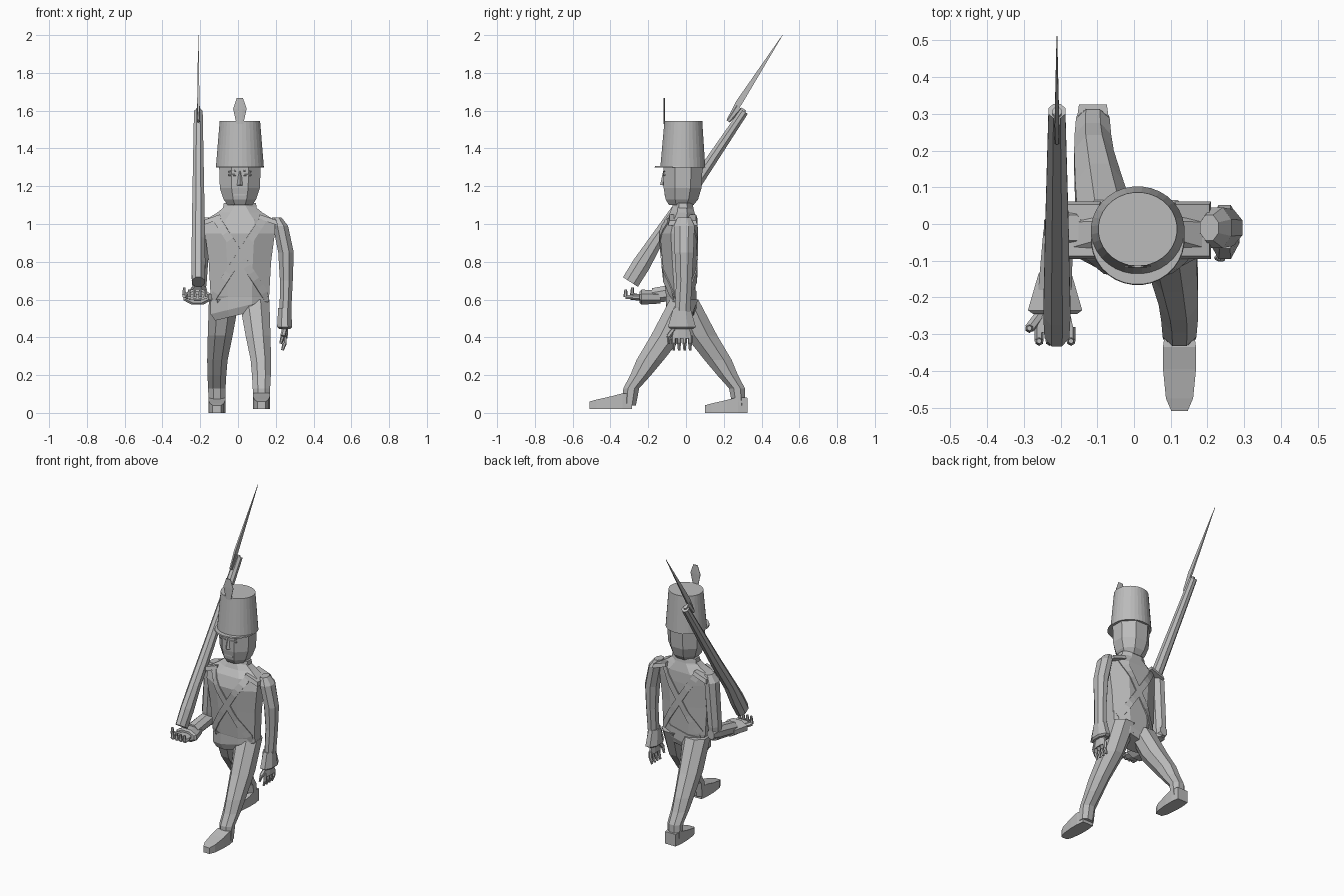
import bpy, bmesh, math
from mathutils import Vector, Matrix
from mathutils.bvhtree import BVHTree

cube = bpy.data.objects.get("Cube")
if cube:
    bpy.data.objects.remove(cube)

GREY = (0.5, 0.5, 0.5, 1)
MIDDLE = .01
SIDES = (("left", 1), ("right", -1))

grey = bpy.data.materials.new("plain_grey")
grey.use_nodes = True
grey.diffuse_color = GREY
grey.node_tree.nodes["Principled BSDF"].inputs["Base Color"].default_value = GREY


def loft(bm, rows, sides=8, axis="z", tilt=0):
    """Skin rings given as (x, y, z, half width, half depth)."""
    flat = 1 / math.cos(math.pi / sides)
    rings = []
    for x, y, z, width, depth in rows:
        ring = []
        for i in range(sides):
            angle = math.tau * (i + .5) / sides
            u = flat * width * math.cos(angle)
            v = flat * depth * math.sin(angle)
            offset = (u, v, tilt * u) if axis == "z" else (u, 0, v)
            ring.append(bm.verts.new(Vector((x, y, z)) + Vector(offset)))
        rings.append(ring)
    for low, high in zip(rings, rings[1:]):
        for i in range(sides):
            bm.faces.new((low[i - 1], low[i], high[i], high[i - 1]))
    bm.faces.new(rings[0])
    bm.faces.new(rings[-1])
    return bm


def rod(bm, start, end, radius, taper=1, sides=6):
    """Tapered rod between two points."""
    start, end = Vector(start), Vector(end)
    span = end - start
    turn = span.to_track_quat("Z", "Y").to_matrix().to_4x4()
    place = Matrix.Translation((start + end) / 2) @ turn
    bmesh.ops.create_cone(bm, cap_ends=True, segments=sides, radius1=radius,
                          radius2=radius * taper, depth=span.length, matrix=place)


def finish(bm, name, place=None):
    bmesh.ops.recalc_face_normals(bm, faces=bm.faces)
    mesh = bpy.data.meshes.new(name)
    bm.to_mesh(mesh)
    bm.free()
    mesh.materials.append(grey)
    ob = bpy.data.objects.new(name, mesh)
    bpy.context.collection.objects.link(ob)
    if place:
        ob.matrix_world = place
    return ob


def part(name, *rows, place=None, **shape):
    return finish(loft(bmesh.new(), rows, **shape), name, place)


def column(name, *rows, x=MIDDLE, **shape):
    """Upright part whose rings share one x."""
    return part(name, *[(x, *row) for row in rows], **shape)


# Torso
torso = column("torso", (-.02, .54, .12, .065), (-.028, .62, .155, .078),
               (-.035, .8, .165, .09), (-.04, .95, .185, .098), (-.03, 1.02, .185, .085),
               (-.02, 1.06, .12, .065), (-.02, 1.1, .07, .05))
body = bmesh.new()
body.from_mesh(torso.data)
surface = BVHTree.FromBMesh(body)
body.free()


# Crossed straps laid on the torso
def strap(name, side, facing, steps=12):
    start = Vector((MIDDLE + side * .12, 0, 1.02))
    end = Vector((MIDDLE - side * .15, 0, .6))
    along = (end - start).normalized()
    across = Vector((along.z, 0, -along.x)) * .02
    outward = Vector((0, facing, 0))
    bm = bmesh.new()
    previous = None
    for i in range(steps + 1):
        centre = start.lerp(end, i / steps) + outward
        pair = []
        for point in (centre - across, centre + across):
            hit = surface.ray_cast(point, -outward)[0]
            if hit is None:
                hit = surface.find_nearest(point - outward * .9)[0]
            pair.append(bm.verts.new(hit + outward * .003))
        if previous:
            bm.faces.new((*previous, *reversed(pair)))
        previous = pair
    solid = finish(bm, name).modifiers.new("thickness", "SOLIDIFY")
    solid.thickness, solid.offset = .008, 0


for side, s in SIDES:
    strap(f"{side}_front_strap", s, -1)
    strap(f"{side}_back_strap", s, 1)
    column(f"{side}_shoulder_pad", (-.017, 1.01, .05, .078), (-.017, 1.035, .045, .07),
           x=MIDDLE + s * .15, sides=4, tilt=-s * .35)

# Slanted jacket hem and collar
column("jacket_hem", (-.025, .52, .13, .065), (-.025, .56, .155, .08),
       (-.025, .63, .155, .08), tilt=.24)
column("collar", (-.015, 1.06, .11, .06), (-.015, 1.08, .09, .055), (-.015, 1.11, .085, .05))

# Head and face
column("head", (-.025, 1.1, .065, .065), (-.022, 1.13, .086, .086),
       (-.018, 1.19, .106, .1), (-.015, 1.31, .11, .103))
face = bmesh.new()
rod(face, (MIDDLE, -.122, 1.205), (MIDDLE, -.115, 1.28), .015, taper=.4, sides=4)
finish(face, "nose")
face = bmesh.new()
rod(face, (MIDDLE - .03, -.106, 1.155), (MIDDLE + .03, -.106, 1.155), .008)
finish(face, "mouth")
for side, s in SIDES:
    for feature, height, slope, size in (("eye", 1.26, 0, .007), ("brow", 1.283, .006, .005)):
        bm = bmesh.new()
        rod(bm, (MIDDLE + s * .02, -.116, height),
            (MIDDLE + s * .06, -.114, height - slope), size, taper=.7)
        finish(bm, f"{side}_{feature}")

# Tall hat, visor and plume
column("hat", (-.017, 1.3, .127, .119), (-.014, 1.545, .107, .1), sides=32)
column("visor", (-.043, 1.3, .127, .123), (-.043, 1.307, .125, .121), sides=32)
column("plume", (-.115, 1.53, .018, .003), (-.115, 1.61, .036, .004),
       (-.115, 1.668, .016, .003))

# Striding legs and feet
for side, s in SIDES:
    part(f"{side}_leg", *[(.006 + s * out, -.01 - s * stride, z, width, depth)
         for out, stride, z, width, depth in (
             (.08, 0, .6, .08, .075), (.1, .09, .41, .066, .085),
             (.115, .18, .28, .054, .072), (.118, .23, .2, .05, .055),
             (.118, .28, .13, .046, .042), (.118, .29, .04, .044, .035))])
    ground = .01 + s * .01
    part(f"{side}_foot", *[(.006 + s * .118, .02 - s * .305 - back, ground + height, width, height)
         for back, width, height in (
             (0, .038, .04), (.05, .045, .042), (.11, .045, .034), (.19, .037, .025),
             (.225, .022, .02))],
         axis="y", sides=4)

# Arms: the left hangs, the right bends at the elbow
part("left_arm", (.205, -.01, 1.035, .025, .035), (.225, -.01, .99, .04, .055),
     (.254, -.01, .85, .041, .05), (.256, -.01, .7, .034, .042),
     (.25, -.02, .5, .03, .042))
part("right_upper_arm", (-.165, -.01, 1.035, .025, .035), (-.185, -.01, .99, .04, .055),
     (-.205, -.01, .7, .04, .048), (-.205, -.01, .61, .03, .036))
part("right_forearm", (-.207, .035, .65, .026, .03), (-.207, -.02, .645, .04, .045),
     (-.215, -.18, .62, .046, .04), axis="y")


# Hand and flared cuff, with fingers along the local z
def hand(side, place, thumb, curl):
    part(f"{side}_cuff", (0, 0, -.1, .034, .045), (0, 0, 0, .04, .074),
         (0, 0, .01, .03, .06), place=place)
    bm = loft(bmesh.new(), [(0, 0, -.02, .018, .035), (0, 0, .06, .016, .052)])
    bend = Vector((math.sin(curl), 0, math.cos(curl))) * .04
    for i in range(4):
        y = .029 * (i - 1.5)
        middle = Vector((0, y, .085))
        rod(bm, (0, y, .045), middle, .012)
        rod(bm, middle, middle + bend, .012, taper=.6)
    knuckle = Vector((.01, thumb * .07, .05))
    rod(bm, (0, thumb * .04, .01), knuckle, .014)
    rod(bm, knuckle, knuckle + bend, .012, taper=.6)
    finish(bm, f"{side}_hand", place)


hand("left", Matrix.Translation((.247, -.022, .455)) @ Matrix.Rotation(math.pi, 4, "Y"),
     thumb=-1, curl=.3)
palm_up = Matrix(((0, -1, 0), (0, 0, -1), (1, 0, 0))).to_4x4()
hand("right", Matrix.Translation((-.215, -.235, .613)) @ palm_up, thumb=1, curl=1.6)

# Shouldered musket, built upright and then leaned back
lean = Matrix.Translation((-.21, -.276, .693)) @ Matrix.Rotation(-.574, 4, "X")
column("musket_stock", (-.015, -.01, .034, .047), (-.017, .1, .037, .048),
       (-.02, .25, .035, .037), (-.01, .5, .032, .034), (0, 1.075, .023, .023),
       x=0, place=lean)
column("musket_barrel", (-.016, .35, .014, .03), (-.008, 1.085, .012, .014),
       x=0, place=lean)
column("bayonet_socket", (-.042, .985, .008, .009), (-.035, 1.08, .008, .02),
       x=0, sides=6, place=lean)
column("bayonet_blade", (-.046, .99, .004, .008), (-.048, 1.1, .006, .017),
       (-.049, 1.525, .001, .001), x=0, sides=4, place=lean)
